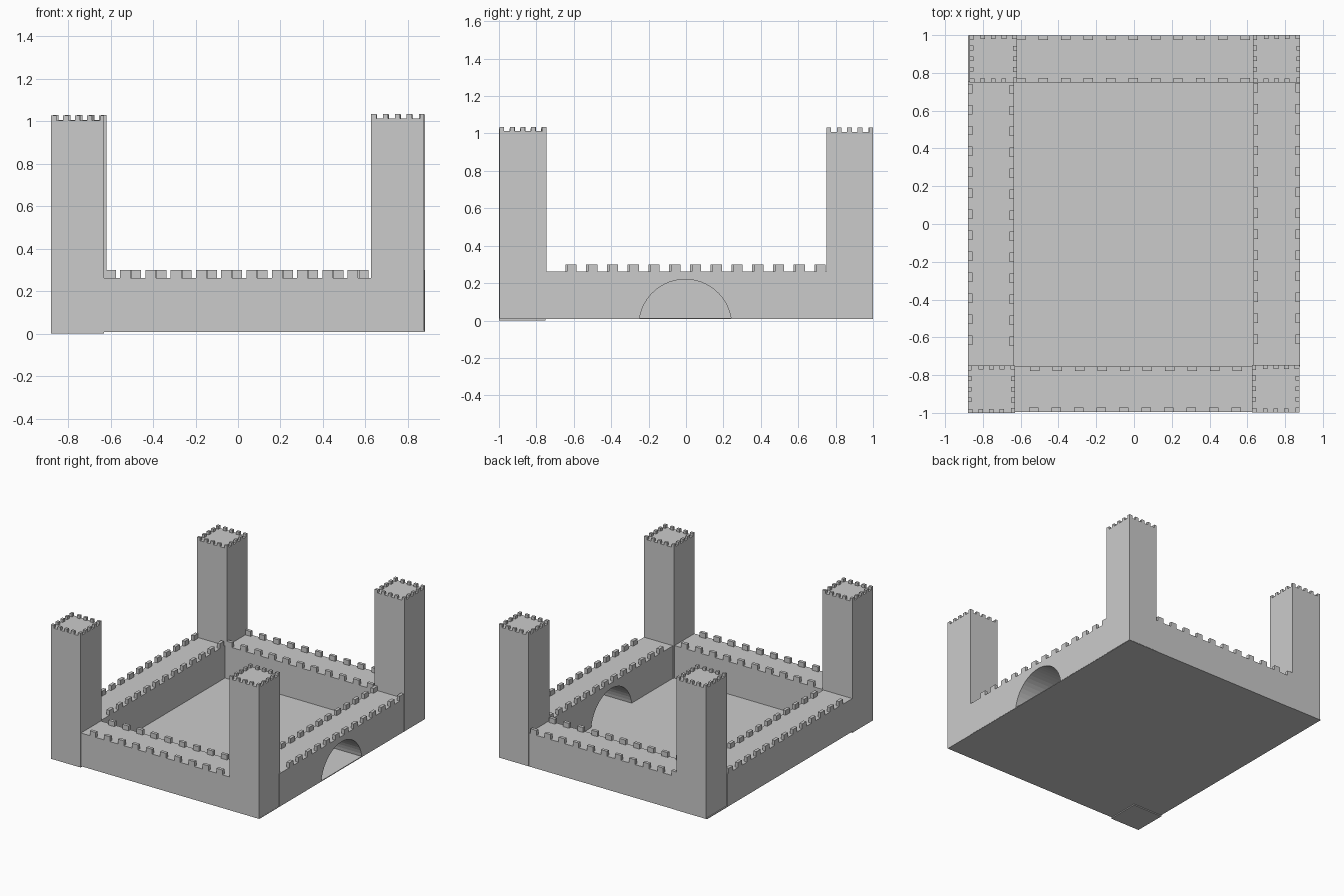
import bpy, bmesh
from math import asin, cos, sin, pi
from mathutils import Matrix, Vector

if "Cube" in bpy.data.objects:
    bpy.data.objects.remove(bpy.data.objects["Cube"])


def add_box(bm, x0, x1, y0, y1, z0, z1):
    m = Matrix.Translation(((x0 + x1) / 2, (y0 + y1) / 2, (z0 + z1) / 2))
    m = m @ Matrix.Diagonal((x1 - x0, y1 - y0, z1 - z0, 1))
    bmesh.ops.create_cube(bm, size=1, matrix=m)


def finish(bm, name):
    bmesh.ops.recalc_face_normals(bm, faces=bm.faces)
    me = bpy.data.meshes.new(name)
    bm.to_mesh(me)
    bm.free()
    ob = bpy.data.objects.new(name, me)
    bpy.context.collection.objects.link(ob)
    return ob


def box(name, *dims):
    bm = bmesh.new()
    add_box(bm, *dims)
    return finish(bm, name)


BASE, TOP, MERLON_TOP = 0.01, 0.262, 0.299

# courtyard floor plate
box("courtyard_floor", -0.878, 0.877, -0.995, 0.998, 0.008, 0.014)

# plain walls
box("front_wall", -0.64, 0.64, -0.996, -0.755, BASE, TOP)
box("back_wall", -0.64, 0.64, 0.75, 0.998, BASE, TOP)
box("left_wall", -0.88, -0.635, -0.755, 0.755, BASE, TOP)

# right wall with round gateway, extruded from its side profile
R, CZ = 0.248, -0.028
a0 = asin((BASE - CZ) / R)
N = 24
arch = [(R * cos(a0 + (pi - 2 * a0) * i / N), CZ + R * sin(a0 + (pi - 2 * a0) * i / N))
        for i in range(N + 1)]
profile = [(-0.755, BASE), (-0.755, TOP), (0.755, TOP), (0.755, BASE)] + arch
bm = bmesh.new()
face = bm.faces.new([bm.verts.new((0.633, y - (0.004 if abs(y) < 0.5 else 0), z)) for y, z in profile])
ext = bmesh.ops.extrude_face_region(bm, geom=[face])
bmesh.ops.translate(bm, vec=Vector((0.245, 0, 0)),
                    verts=[v for v in ext["geom"] if isinstance(v, bmesh.types.BMVert)])
finish(bm, "right_gate_wall")


# wall merlons: two rows per wall
def merlon_row(name, along_x, start, step, count, edge0, edge1):
    bm = bmesh.new()
    for i in range(count):
        c = start + i * step
        span = (c - 0.025, c + 0.025)
        dims = (*span, edge0, edge1) if along_x else (edge0, edge1, *span)
        add_box(bm, *dims, TOP - 0.004, MERLON_TOP)
    finish(bm, name)


D = 0.024
merlon_row("front_outer_merlons", True, -0.53, 0.119, 10, -0.996, -0.996 + D)
merlon_row("front_inner_merlons", True, -0.525, 0.119, 10, -0.755 - D, -0.755)
merlon_row("back_outer_merlons", True, -0.60, 0.119, 11, 0.998 - D, 0.998)
merlon_row("back_inner_merlons", True, -0.60, 0.119, 11, 0.75, 0.75 + D)
merlon_row("left_outer_merlons", False, -0.615, 0.111, 13, -0.88, -0.88 + D)
merlon_row("left_inner_merlons", False, -0.62, 0.111, 13, -0.635 - D, -0.635)
merlon_row("right_outer_merlons", False, -0.61, 0.111, 13, 0.878 - D, 0.878)
merlon_row("right_inner_merlons", False, -0.61, 0.111, 13, 0.633, 0.633 + D)


# corner towers, each crowned by a pinwheel of small merlons
def tower(name, cx, cy, z0, z1):
    h = 0.125
    bm = bmesh.new()
    add_box(bm, cx - h, cx + h, cy - h, cy + h, z0, z1)
    for side in range(4):
        rot = Matrix.Translation((cx, cy, 0)) @ Matrix.Rotation(side * pi / 2, 4, 'Z')
        for i in range(4):
            x = -h + 0.0125 + i * 0.056
            m = rot @ Matrix.Translation((x, -h + 0.01, z1 + 0.0105))
            bmesh.ops.create_cube(bm, size=1, matrix=m @ Matrix.Diagonal((0.025, 0.02, 0.025, 1)))
    finish(bm, name)


tower("front_left_tower", -0.755, -0.875, 0.0, 1.003)
tower("back_left_tower", -0.745, 0.875, 0.008, 1.006)
tower("front_right_tower", 0.751, -0.872, 0.01, 1.012)
tower("back_right_tower", 0.755, 0.875, 0.01, 1.008)
